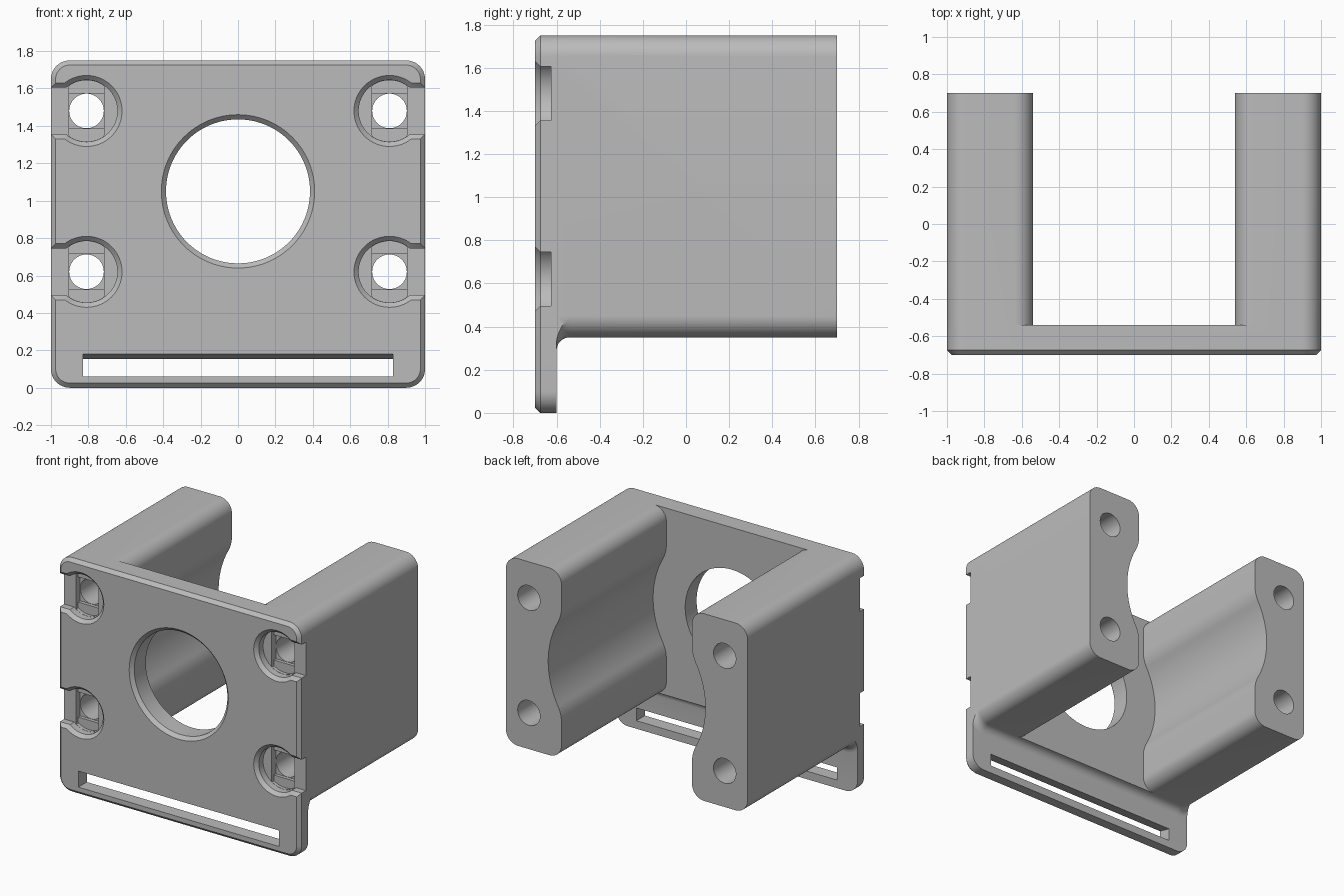
import bpy, bmesh
from math import sin, cos, pi, sqrt, atan2

old = bpy.data.objects.get("Cube")
if old:
    bpy.data.objects.remove(old, do_unlink=True)

grey = bpy.data.materials.new("grey plastic")
grey.use_nodes = True
grey.diffuse_color = (0.5, 0.5, 0.5, 1)
grey.node_tree.nodes["Principled BSDF"].inputs["Base Color"].default_value = (0.5, 0.5, 0.5, 1)

FRONT, BACK, MID = -0.7, 0.7, 1.05
CHAMFER = 0.025


def arc(cx, cz, r, a0, a1, n=12):
    return [(cx + r * cos(a0 + (a1 - a0) * i / n), cz + r * sin(a0 + (a1 - a0) * i / n))
            for i in range(n + 1)]


def circle(cx, cz, r, n=64):
    return arc(cx, cz, r, 0, 2 * pi, n)[:-1]


def rect(x0, x1, z0, z1):
    return [(x0, z0), (x1, z0), (x1, z1), (x0, z1)]


def rounded(x, z0, z1, r):
    """Rectangle from -x to x with rounded corners."""
    return (arc(x - r, z1 - r, r, 0, pi / 2) + arc(r - x, z1 - r, r, pi / 2, pi)
            + arc(r - x, z0 + r, r, pi, 1.5 * pi) + arc(x - r, z0 + r, r, 1.5 * pi, 2 * pi))


def loft(name, *rings):
    """Solid through (y, outline) rings; outlines are (x, z) points."""
    bm = bmesh.new()
    loops = [[bm.verts.new((x, y, z)) for x, z in pts] for y, pts in rings]
    for a, b in zip(loops, loops[1:]):
        for i in range(len(a)):
            bm.faces.new((a[i - 1], a[i], b[i], b[i - 1]))
    bm.faces.new(loops[0])
    bm.faces.new(loops[-1])
    bmesh.ops.recalc_face_normals(bm, faces=bm.faces)
    mesh = bpy.data.meshes.new(name)
    bm.to_mesh(mesh)
    bm.free()
    mesh.materials.append(grey)
    obj = bpy.data.objects.new(name, mesh)
    bpy.context.collection.objects.link(obj)
    return obj


def combine(target, tool, operation):
    mod = target.modifiers.new("combine", 'BOOLEAN')
    mod.object, mod.operation, mod.solver = tool, operation, 'EXACT'
    bpy.context.view_layer.objects.active = target
    bpy.ops.object.modifier_apply(modifier=mod.name)
    bpy.data.objects.remove(tool, do_unlink=True)


# Front plate with a chamfered front edge
full = rounded(1, 0, 1.75, 0.1)
bracket = loft("motor_bracket",
               (FRONT, rounded(1 - CHAMFER, CHAMFER, 1.75 - CHAMFER, 0.1 - CHAMFER)),
               (FRONT + CHAMFER, full), (-0.6, full))

# Thicker web behind the plate, flaring into it with a fillet
FILLET = 0.06
rings = [(-0.65, rounded(1 + FILLET, 0.35 - FILLET, 1.75 + FILLET, 0.1 + FILLET))]
for i in range(9):
    t = pi / 2 * i / 8
    d = FILLET * (1 - sin(t))
    rings.append((-0.6 + FILLET * (1 - cos(t)), rounded(1 + d, 0.35 - d, 1.75 + d, 0.1 + d)))
web = loft("web", *rings)
combine(web, loft("web_limit", (-0.8, full), (-0.4, full)), 'INTERSECT')
combine(bracket, web, 'UNION')

# Side arms, hollowed on the inside by a large cylinder with blended edges
INNER, BORE, BLEND = 0.54, 0.65, 0.25
rise = sqrt((BORE + BLEND) ** 2 - (INNER + BLEND) ** 2)
turn = atan2(rise, INNER + BLEND)
upper = (arc(0, 0, BORE, 0, turn)[:-1] + arc(INNER + BLEND, rise, BLEND, pi + turn, pi)
         + arc(INNER + 0.1, 0.6, 0.1, pi, pi / 2) + arc(0.9, 0.6, 0.1, pi / 2, 0))
profile = upper + [(x, -z) for x, z in reversed(upper[1:])]
for side in (-1, 1):
    pts = [(side * x, MID + z) for x, z in profile]
    combine(bracket, loft("arm", (-0.65, pts), (BACK, pts)), 'UNION')

# Large centre hole with a chamfered rim
cuts = [loft("centre_hole", (FRONT - CHAMFER, circle(0, MID, 0.385 + 2 * CHAMFER, 96)),
             (FRONT + CHAMFER, circle(0, MID, 0.385, 96)), (-0.5, circle(0, MID, 0.385, 96)))]

# Strap slot with a sloping top
cuts.append(loft("strap_slot", (FRONT - 0.05, rect(-0.83, 0.83, 0.06, 0.192)),
                 (-0.6, rect(-0.83, 0.83, 0.06, 0.155)), (-0.5, rect(-0.83, 0.83, 0.06, 0.155))))

# Screw holes: round recess open to the side, stepped square seat, long bore
SEAT, HALF, RECESS = -0.625, 0.094, 0.165
for side in (-1, 1):
    for z in (0.62, 1.48):
        cx = side * 0.81

        def opening(grow):
            return rect(cx, side * 1.2, z - 0.125 - grow, z + 0.125 + grow)

        strip = [(min(max(x, cx - HALF), cx + HALF), zz) for x, zz in circle(cx, z, RECESS - 0.001)]
        seat = rect(cx - HALF, cx + HALF, z - HALF, z + HALF)
        bore = circle(cx, z, 0.0925, 48)
        cuts += [
            loft("recess", (FRONT - CHAMFER, circle(cx, z, RECESS + 2 * CHAMFER)),
                 (FRONT + CHAMFER, circle(cx, z, RECESS)), (SEAT, circle(cx, z, RECESS))),
            loft("side_opening", (FRONT - CHAMFER, opening(2 * CHAMFER)),
                 (FRONT + CHAMFER, opening(0)), (SEAT, opening(0))),
            loft("strip", (SEAT - 0.02, strip), (SEAT + 0.025, strip)),
            loft("seat", (SEAT - 0.01, seat), (SEAT + 0.05, seat)),
            loft("bore", (SEAT - 0.005, bore), (BACK + 0.1, bore)),
        ]
for cut in cuts:
    combine(bracket, cut, 'DIFFERENCE')

# Smooth the curved faces and keep the edges crisp
bpy.ops.object.select_all(action='DESELECT')
bracket.select_set(True)
bpy.context.view_layer.objects.active = bracket
bpy.ops.object.shade_smooth_by_angle(angle=pi / 6)
